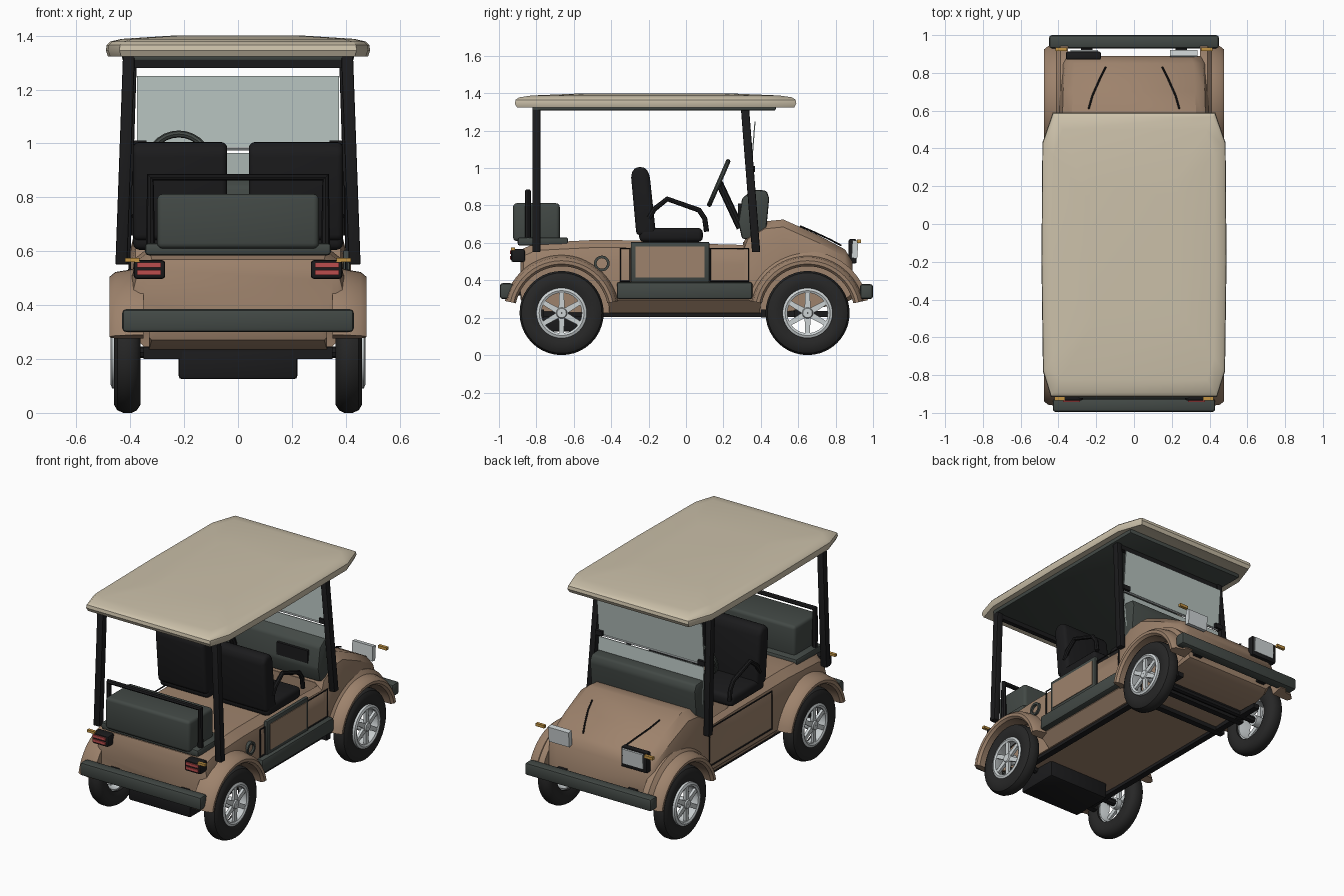
import bpy, bmesh, math
from mathutils import Vector

if "Cube" in bpy.data.objects:
    bpy.data.objects.remove(bpy.data.objects["Cube"])

def mat(name, *c):
    m = bpy.data.materials.new(name)
    m.diffuse_color = (*c, 1) if len(c) == 3 else c
    m.use_nodes = True
    m.node_tree.nodes["Principled BSDF"].inputs["Base Color"].default_value = m.diffuse_color
    return m

TAN = mat("tan_paint", 0.34, 0.225, 0.15)
CREAM = mat("cream_roof", 0.60, 0.53, 0.40)
GREEN = mat("dark_green_grey", 0.055, 0.066, 0.060)
BLACK = mat("black", 0.011, 0.011, 0.012)
RUBBER = mat("tyre_rubber", 0.02, 0.02, 0.02)
METAL = mat("light_metal", 0.60, 0.64, 0.65)
RED = mat("red_lens", 0.50, 0.075, 0.075)
AMBER = mat("amber_lens", 0.55, 0.30, 0.06)
GLASS = mat("glass", 0.45, 0.52, 0.50, 0.5)

def make(name, bm, m, bevel=0, seg=2):
    bmesh.ops.recalc_face_normals(bm, faces=bm.faces)
    if bevel:
        bmesh.ops.bevel(bm, geom=list(bm.edges), offset=bevel, segments=seg,
                        affect='EDGES', profile=0.5, clamp_overlap=True)
    me = bpy.data.meshes.new(name)
    bm.to_mesh(me)
    bm.free()
    me.materials.append(m)
    ob = bpy.data.objects.new(name, me)
    bpy.context.collection.objects.link(ob)
    return ob

def loft(name, rings, m, bevel=0, caps=True, closed=False, seg=2):
    """Skin a list of equal closed rings."""
    bm = bmesh.new()
    vs = [[bm.verts.new(p) for p in r] for r in rings]
    n = len(vs[0])
    pairs = list(zip(vs, vs[1:])) + ([(vs[-1], vs[0])] if closed else [])
    for a, b in pairs:
        for i in range(n):
            j = (i + 1) % n
            bm.faces.new((a[i], a[j], b[j], b[i]))
    if caps and not closed:
        bm.faces.new(vs[0])
        bm.faces.new(vs[-1])
    return make(name, bm, m, bevel, seg)

def box(name, x, y, z, m, bevel=0, seg=2):
    rings = [[(x[0], y[0], h), (x[1], y[0], h), (x[1], y[1], h), (x[0], y[1], h)] for h in z]
    return loft(name, rings, m, bevel, seg=seg)

def prism(name, x, prof, m, bevel=0, seg=2):
    """Side profile (y, z) extruded along x."""
    return loft(name, [[(a, p[0], p[1]) for p in prof] for a in x], m, bevel, seg=seg)

def lathe(name, prof, y, z, s, m, a0=0, a1=360, n=40):
    """Closed (x, radius) profile turned around an axis along x."""
    full = a1 - a0 == 360
    rings = []
    for i in range(n if full else n + 1):
        a = math.radians(a0 + (a1 - a0) * i / n)
        rings.append([(s * px, y + r * math.cos(a), z + r * math.sin(a)) for px, r in prof])
    return loft(name, rings, m, closed=full)

def tube(name, pts, r, m, closed=False, res=2):
    cu = bpy.data.curves.new(name, 'CURVE')
    cu.dimensions = '3D'
    cu.bevel_depth, cu.bevel_resolution, cu.use_fill_caps = r, res, True
    sp = cu.splines.new('POLY')
    sp.points.add(len(pts) - 1)
    for p, c in zip(sp.points, pts):
        p.co = (*c, 1)
    sp.use_cyclic_u = closed
    cu.materials.append(m)
    ob = bpy.data.objects.new(name, cu)
    bpy.context.collection.objects.link(ob)
    bpy.ops.object.select_all(action='DESELECT')
    ob.select_set(True)
    bpy.context.view_layer.objects.active = ob
    bpy.ops.object.convert(target='MESH')
    return ob

# Body shell: lofted stations (y, half width, top, bottom)
stations = [(-0.885, .37, .53, .30), (-0.87, .39, .57, .27), (-0.80, .40, .60, .235),
            (-0.5, .40, .615, .225), (0.05, .40, .612, .225), (0.31, .40, .605, .225),
            (0.33, .40, .66, .225), (0.42, .40, .715, .225), (0.52, .40, .725, .23),
            (0.70, .395, .645, .25), (0.85, .385, .565, .28), (0.89, .37, .50, .30)]
rings = []
for y, w, t, b in stations:
    half = [(w - .07, b), (w - .005, b + .07), (w, t - .12), (w - .02, t - .04), (w - .07, t)]
    rings.append([(x, y, z) for x, z in half] + [(-x, y, z) for x, z in reversed(half)])
body = loft("body", rings, TAN)

# Wheel wells and footwell cut out of the body
WHEELS = (("rear", -0.665), ("front", 0.65))
cutters = [box("cut", (-.35, .35), (.07, .305), (.27, .9), TAN)]
for _, y in WHEELS:
    for s in (1, -1):
        cutters.append(lathe("cut", [(.33, .001), (.6, .001), (.6, .255), (.33, .255)], y, .225, s, TAN))
for c in cutters:
    mod = body.modifiers.new("cut", 'BOOLEAN')
    mod.operation, mod.solver, mod.object = 'DIFFERENCE', 'EXACT', c
    bpy.context.view_layer.objects.active = body
    bpy.ops.object.modifier_apply(modifier=mod.name)
    bpy.data.objects.remove(c)

# Wheels, fenders and axles
tyre = [(.375, .13), (.362, .16), (.362, .195), (.375, .215), (.395, .225), (.425, .225),
        (.448, .215), (.46, .195), (.46, .16), (.45, .13)]
for pos, y in WHEELS:
    out = .015 if pos == "front" else 0
    for s in (1, -1):
        lathe(pos + "_tyre", tyre, y, .225, s, RUBBER)
        e = .452 + out
        lathe(pos + "_rim", [(.39, .122), (e - .01, .108), (e, .108), (e + .006, .12), (e, .134), (.39, .134)],
              y, .225, s, METAL)
        lathe(pos + "_hub", [(.40, .002), (e + .005, .002), (e + .005, .025), (e - .01, .035), (.40, .035)],
              y, .225, s, METAL, n=16)
        for k in range(6):
            a = math.radians(30 + 60 * k)
            d, q = Vector((0, math.cos(a), math.sin(a))), Vector((0, -math.sin(a), math.cos(a)))
            o = Vector((0, y, .225))
            rr = []
            for r, w in ((.025, .016), (.115, .012)):
                rr.append([o + d * r + q * u * w + Vector((s * x, 0, 0))
                           for u, x in ((-1, e - .02), (1, e - .02), (1, e - .002), (-1, e - .002))])
            loft(pos + "_spoke", rr, METAL)
        top = .33 if pos == "front" else .31
        lathe(pos + "_fender", [(.35, .25), (.46, .25), (.475, .262), (.477, .28), (.455, .298),
                                (.41, .305), (.39, top), (.35, top)], y, .225, s, TAN, 12, 168, 24)
    tube(pos + "_axle", [(-.42, y, .225), (.42, y, .225)], .022, BLACK)

# Chassis underside
box("motor_box", (-.22, .22), (-.80, -.52), (.125, .24), BLACK, .012)
for x in (-.30, .30):
    box("chassis_rail", (x - .02, x + .02), (-.8, .8), (.205, .235), BLACK)
for y in (-.78, .42, .60):
    box("cross_member", (-.35, .35), (y - .02, y + .02), (.20, .245), BLACK)

# Bumpers
box("rear_bumper", (-.43, .43), (-.995, -.925), (.30, .385), GREEN, .015)
box("front_bumper", (-.45, .45), (.93, 1.0), (.30, .38), GREEN, .015)
for x in (-.25, .25):
    box("bumper_bracket", (x - .03, x + .03), (-.94, -.84), (.32, .36), BLACK)
    box("bumper_bracket", (x - .03, x + .03), (.84, .94), (.32, .36), BLACK)

# Roof with clipped corners, and its liner
outline = [(.44, -.915), (.482, -.78), (.49, -.2), (.485, .43), (.43, .59)]
outline += [(-x, y) for x, y in reversed(outline)]
layers = [(1.335, .92), (1.323, .985), (1.345, 1), (1.365, .995), (1.378, .97), (1.388, .88), (1.40, .5)]
loft("roof", [[(x * k, (y + .16) * k - .16, z) for x, y in outline] for z, k in layers], CREAM)
box("roof_liner", (-.43, .43), (-.82, .48), (1.308, 1.337), GREEN, .008)

# Roof posts and cross bars
def post(name, lo, hi, w, d):
    loft(name, [[(p[0] + a * w, p[1] + b * d, p[2]) for a, b in ((-1, -1), (1, -1), (1, 1), (-1, 1))]
                for p in (lo, hi)], BLACK, .006)
for s in (1, -1):
    post("rear_post", (s * .433, -.80, .55), (s * .405, -.80, 1.325), .022, .022)
    post("front_post", (s * .42, .375, .55), (s * .395, .315, 1.325), .02, .022)
for y in (-.80, .315):
    box("roof_cross_bar", (-.40, .40), (y - .015, y + .015), (1.28, 1.315), BLACK)

# Folding windscreen with clips
prism("upper_windscreen", (-.375, .375), [(.345, .985), (.351, .985), (.372, 1.25), (.366, 1.25)], GLASS)
prism("lower_windscreen", (-.375, .375), [(.372, .72), (.378, .72), (.351, .965), (.345, .965)], GLASS)
tube("windscreen_hinge", [(-.37, .348, .978), (.37, .348, .978)], .005, METAL)
for x in (-.365, .365):
    box("windscreen_clip", (x - .025, x + .025), (.335, .37), (.98, 1.01), BLACK)

# Dashboard and steering
prism("dashboard", (-.375, .375), [(.30, .62), (.28, .71), (.30, .84), (.36, .885), (.43, .88),
                                   (.445, .84), (.43, .68), (.40, .62)], GREEN, .012)
box("glove_box", (.08, .30), (.278, .30), (.73, .81), BLACK)
cy, cz = Vector((0, .42, .91)), Vector((.22, .175, .92))
tube("steering_wheel", [(-.22 + .115 * math.cos(a), .175 + .05 * math.sin(a), .92 + .115 * math.sin(a))
                        for a in (math.tau * k / 28 for k in range(28))], .013, GREEN, closed=True)
tube("steering_spoke", [(-.33, .175, .92), (-.22, .185, .91), (-.11, .175, .92)], .01, GREEN)
tube("steering_column", [(-.22, .178, .92), (-.22, .29, .68)], .02, BLACK)

# Front seats with arm rests
for s in (1, -1):
    x = sorted((s * .04, s * .39))
    box("seat_cushion", x, (-.25, .09), (.605, .68), BLACK, .025, 3)
    prism("seat_back", x, [(-.265, .64), (-.16, .64), (-.195, .97), (-.22, 1.005), (-.27, 1.005), (-.295, .97)],
          BLACK, .022, 3)
    tube("arm_rest", [(s * .385, *p) for p in ((-.20, .73), (-.17, .78), (-.10, .835), (.07, .775), (.10, .73), (.11, .66))],
         .014, BLACK)

# Rear box with grab rail
box("rear_box_base", (-.345, .345), (-.90, -.63), (.585, .63), GREEN, .012)
box("rear_box", (-.30, .30), (-.925, -.675), (.61, .812), GREEN, .02, 3)
tube("grab_rail", [(-.325, -.845, .60), (-.325, -.845, .875), (.325, -.845, .875), (.325, -.845, .60)], .017, BLACK)

# Right side: running board, framed panel, filler ring
box("running_board", (.37, .435), (-.37, .355), (.30, .39), GREEN, .012)
box("panel_frame", (.39, .415), (-.295, .125), (.39, .605), GREEN, .006)
box("framed_panel", (.39, .419), (-.27, .10), (.415, .58), TAN)
lathe("filler_ring", [(.38, .028), (.412, .028), (.412, .042), (.38, .042)], -.45, .49, 1, GREEN, n=24)

# Thin black panel gaps on both sides
def gap(s, y0, y1, z0, z1):
    x = s * .402
    tube("panel_gap", [(x, y0, z0), (x, y1, z0), (x, y1, z1), (x, y0, z1)], .005, BLACK, True, 1)
gap(1, .13, .335, .395, .57)
gap(1, -.35, -.30, .395, .57)
gap(-1, -.30, .335, .33, .57)

# Tail lamps, headlamps and indicators
for s in (1, -1):
    box("tail_lamp_housing", sorted((s * .27, s * .387)), (-.935, -.86), (.497, .567), BLACK, .012)
    for z in (.512, .54):
        box("tail_lamp", sorted((s * .285, s * .375)), (-.942, -.93), (z, z + .018), RED)
    box("rear_indicator", sorted((s * .365, s * .42)), (-.935, -.915), (.56, .575), AMBER)
    box("front_indicator", sorted((s * .355, s * .415)), (.915, .935), (.60, .618), AMBER)
    prism("headlamp", sorted((s * .19, s * .335)), [(.885, .52), (.915, .515), (.922, .61), (.89, .615)], METAL)
    tube("hood_crease", [(s * .24, .61, .69), (s * .22, .68, .66), (s * .18, .77, .618), (s * .15, .83, .586)],
         .005, BLACK, res=1)
box("headlamp_housing", (-.36, -.175), (.87, .912), (.49, .62), BLACK, .008)

# Smooth curves, keep edges sharp
bpy.ops.object.select_all(action='DESELECT')
for ob in bpy.context.scene.objects:
    ob.select_set(True)
bpy.context.view_layer.objects.active = body
bpy.ops.object.shade_smooth_by_angle(angle=math.radians(35))
